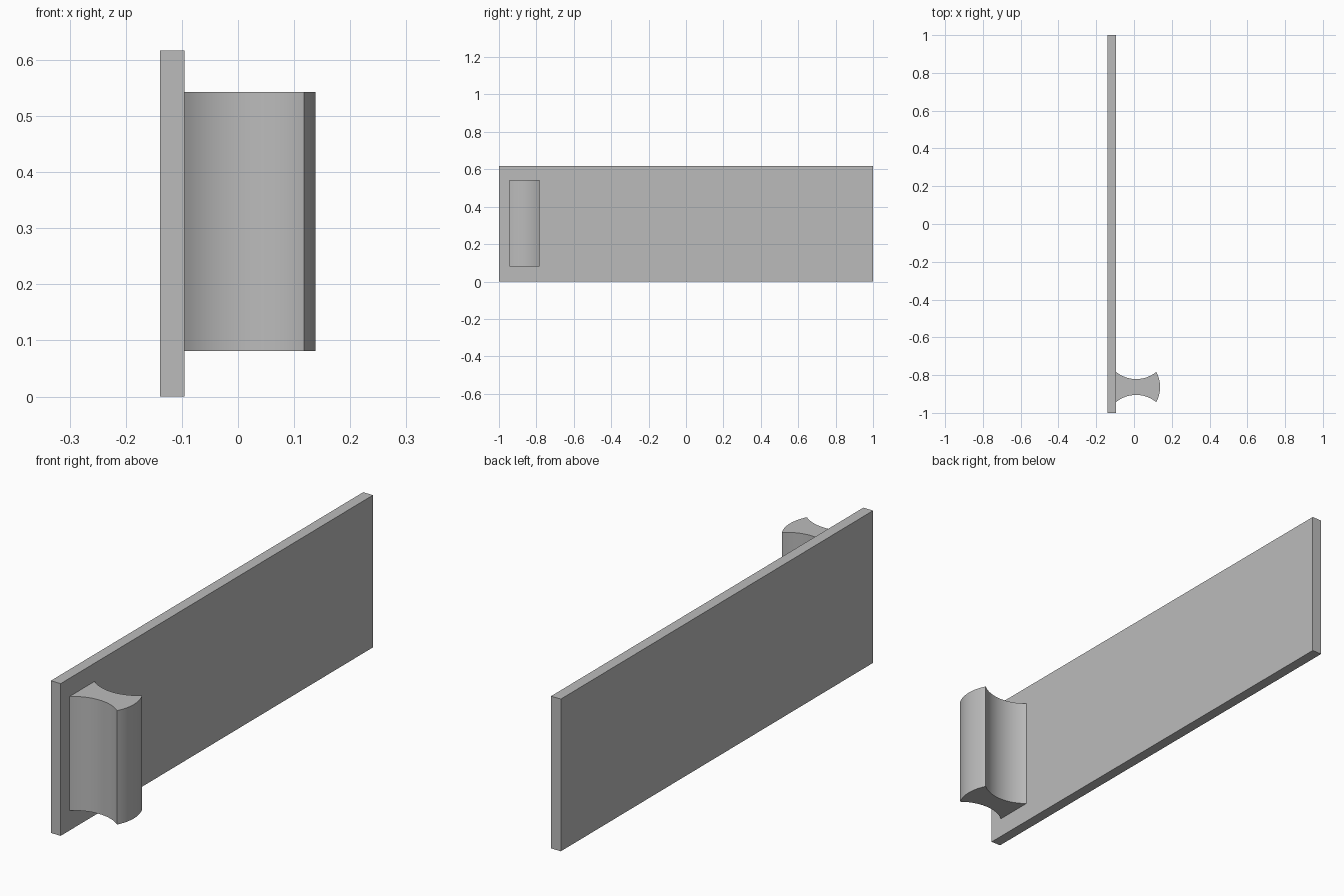
import bpy, bmesh, math
from mathutils import Vector

# Remove the default cube
cube = bpy.data.objects.get("Cube")
if cube:
    bpy.data.objects.remove(cube, do_unlink=True)

# Single grey material
grey = bpy.data.materials.new("plain grey")
grey.use_nodes = True
colour = (0.5, 0.5, 0.5, 1)
grey.diffuse_color = colour
grey.node_tree.nodes["Principled BSDF"].inputs["Base Color"].default_value = colour


def arc(a, b, sag, steps):
    """Points from a up to (not including) b, bulging left of travel by sag."""
    a, b = Vector(a), Vector(b)
    half = (b - a).length / 2
    along = (b - a).normalized()
    side = Vector((-along.y, along.x))
    radius = (half * half + sag * sag) / (2 * abs(sag))
    sweep = math.asin(half / radius)
    sign = math.copysign(1, sag)
    mid = (a + b) / 2
    pts = []
    for i in range(steps):
        t = sweep * (2 * i / steps - 1)
        rise = radius * (math.cos(t) - math.cos(sweep)) * sign
        pts.append(mid + along * radius * math.sin(t) + side * rise)
    return pts


def extrude_profile(name, pts, z0, z1):
    """Solid prism from a counter-clockwise outline."""
    bm = bmesh.new()
    face = bm.faces.new([bm.verts.new((p[0], p[1], z0)) for p in pts])
    out = bmesh.ops.extrude_face_region(bm, geom=[face])
    top = [v for v in out["geom"] if isinstance(v, bmesh.types.BMVert)]
    bmesh.ops.translate(bm, verts=top, vec=(0, 0, z1 - z0))
    bmesh.ops.recalc_face_normals(bm, faces=bm.faces)
    mesh = bpy.data.meshes.new(name)
    bm.to_mesh(mesh)
    bm.free()
    mesh.materials.append(grey)
    obj = bpy.data.objects.new(name, mesh)
    bpy.context.collection.objects.link(obj)
    return obj


# Flat door panel
back, front, edge = -0.139, -0.095, 0.118
extrude_profile("door_panel", [(back, -1), (front, -1), (front, 1), (back, 1)], 0, 0.617)

# Handle: waisted sides and a bowed outer face
low, high = -0.943, -0.783
outline = (arc((front, low), (edge, low), 0.038, 24)
           + arc((edge, low), (edge, high), -0.020, 16)
           + arc((edge, high), (front, high), 0.038, 24)
           + [Vector((front, high))])
handle = extrude_profile("handle", outline, 0.081, 0.543)

# Smooth the curved walls, keep the corners sharp
bpy.ops.object.select_all(action='DESELECT')
handle.select_set(True)
bpy.context.view_layer.objects.active = handle
bpy.ops.object.shade_smooth_by_angle(angle=math.radians(30))
